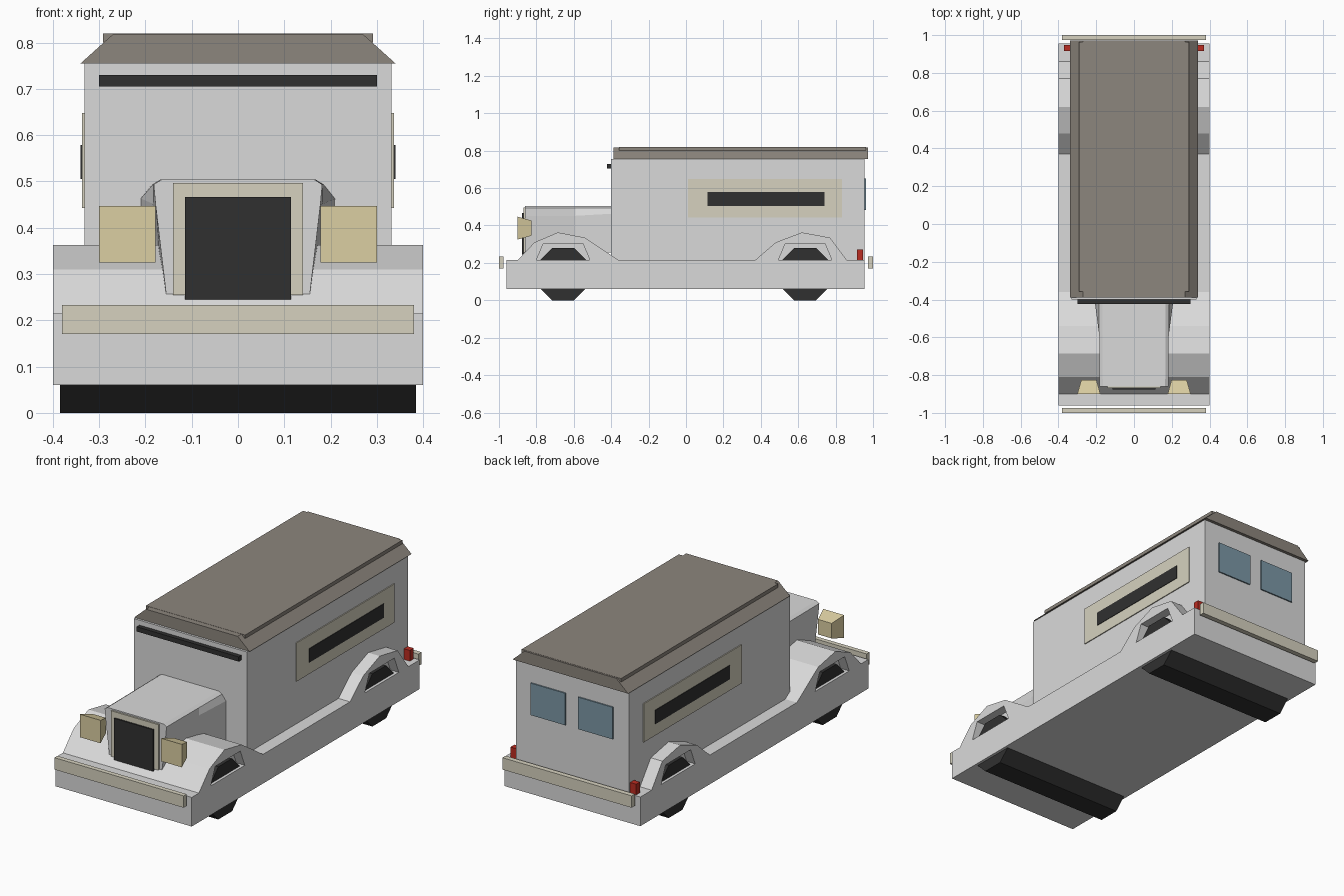
import bpy, math

if "Cube" in bpy.data.objects:
    bpy.data.objects.remove(bpy.data.objects["Cube"])


def material(name, r, g, b):
    m = bpy.data.materials.new(name)
    m.diffuse_color = (r, g, b, 1)
    m.use_nodes = True
    m.node_tree.nodes["Principled BSDF"].inputs["Base Color"].default_value = m.diffuse_color
    return m


GREY = material("light grey paint", 0.70, 0.70, 0.70)
ROOF = material("taupe roof", 0.265, 0.238, 0.205)
BEIGE = material("beige trim", 0.67, 0.64, 0.52)
LAMP = material("lamp yellow", 0.71, 0.62, 0.36)
BLACK = material("black", 0.030, 0.030, 0.030)
RED = material("tail red", 0.50, 0.025, 0.015)
GLASS = material("blue glass", 0.20, 0.31, 0.38)


def loft(name, rings, mat):
    """Skin matching rings of points and cap both ends."""
    n = len(rings[0])
    verts = [p for ring in rings for p in ring]
    faces = [tuple(range(n)), tuple(range(len(verts) - n, len(verts)))]
    for k in range(len(rings) - 1):
        for i in range(n):
            j = (i + 1) % n
            faces.append((k * n + i, k * n + j, (k + 1) * n + j, (k + 1) * n + i))
    mesh = bpy.data.meshes.new(name)
    mesh.from_pydata(verts, [], faces)
    mesh.materials.append(mat)
    ob = bpy.data.objects.new(name, mesh)
    bpy.context.collection.objects.link(ob)
    # make normals consistent
    bpy.context.view_layer.objects.active = ob
    ob.select_set(True)
    bpy.ops.object.mode_set(mode='EDIT')
    bpy.ops.mesh.select_all(action='SELECT')
    bpy.ops.mesh.normals_make_consistent(inside=False)
    bpy.ops.object.mode_set(mode='OBJECT')
    ob.select_set(False)
    return ob


def side_profile(name, pts, x0, x1, mat):
    """Extrude a (y, z) outline along x."""
    return loft(name, [[(x, y, z) for y, z in pts] for x in (x0, x1)], mat)


def box(name, x0, x1, y0, y1, z0, z1, mat):
    return side_profile(name, [(y0, z0), (y1, z0), (y1, z1), (y0, z1)], x0, x1, mat)


AXLES = {"front": -0.657, "rear": 0.637}

# Lower body with full-width fender humps
body = side_profile("lower_body", [
    (-0.96, 0.06), (0.955, 0.06), (0.955, 0.215),
    (0.86, 0.215), (0.77, 0.335), (0.62, 0.363), (0.48, 0.31), (0.37, 0.215),
    (-0.36, 0.215), (-0.54, 0.335), (-0.685, 0.363), (-0.81, 0.31),
    (-0.90, 0.215), (-0.96, 0.215)], -0.40, 0.40, GREY)

# Wheel arch pockets cut into both sides, and octagonal full-width wheels
for end, y in AXLES.items():
    arch = [(y - 0.143, 0.215), (y + 0.143, 0.215), (y + 0.105, 0.305), (y - 0.105, 0.305)]
    for x0, x1 in ((0.35, 0.45), (-0.45, -0.35)):
        cutter = side_profile("arch_cutter", arch, x0, x1, GREY)
        cutter.hide_render = True
        mod = body.modifiers.new("arch", 'BOOLEAN')
        mod.operation, mod.solver, mod.object = 'DIFFERENCE', 'EXACT', cutter
        bpy.context.view_layer.objects.active = body
        bpy.ops.object.modifier_apply(modifier=mod.name)
        bpy.data.objects.remove(cutter)
    r = 0.14 / math.cos(math.pi / 8)
    octagon = [(y + r * math.cos((i + 0.5) * math.pi / 4),
                0.14 + r * math.sin((i + 0.5) * math.pi / 4)) for i in range(8)]
    side_profile(end + "_wheels", octagon, -0.385, 0.385, BLACK)

# Cabin box and roof
box("cabin", -0.332, 0.332, -0.40, 0.955, 0.20, 0.756, GREY)
roof = [(-0.34, 0.755), (0.34, 0.755), (0.27, 0.818), (-0.27, 0.818)]
loft("roof", [[(x, y, z) for x, z in roof] for y in (-0.388, 0.972)], ROOF)
box("roof_slab", -0.292, 0.292, -0.357, 0.963, 0.80, 0.819, ROOF)
box("sun_visor", -0.30, 0.30, -0.423, -0.395, 0.705, 0.73, BLACK)


# Hood, flaring out at the shoulders towards the cabin
def hood_ring(y, half):
    return [(x, y, z) for x, z in half] + [(-x, y, z) for x, z in reversed(half)]


front = [(0.155, 0.255), (0.178, 0.45), (0.182, 0.493), (0.165, 0.504)]
loft("hood", [
    hood_ring(-0.86, front),
    hood_ring(-0.59, [(0.163, 0.255), (0.184, 0.452), (0.184, 0.493), (0.168, 0.504)]),
    hood_ring(-0.395, [(0.21, 0.255), (0.21, 0.463), (0.186, 0.493), (0.168, 0.504)])], GREY)
box("grille_frame", -0.14, 0.14, -0.869, -0.85, 0.255, 0.497, BEIGE)
box("grille", -0.115, 0.115, -0.877, -0.86, 0.245, 0.466, BLACK)

# Bumpers
box("front_bumper", -0.38, 0.38, -1.0, -0.975, 0.17, 0.233, BEIGE)
box("rear_bumper", -0.38, 0.38, 0.973, 1.0, 0.17, 0.233, BEIGE)

# Paired parts on both sides
for side, s in (("right", 1), ("left", -1)):
    rings = []
    for y, h in ((-0.90, 0.061), (-0.825, 0.04)):
        rings.append([(s * 0.239 + a * h, y, 0.386 + b * h)
                      for a, b in ((-1, -1), (1, -1), (1, 1), (-1, 1))])
    loft(side + "_headlight", rings, LAMP)
    box(side + "_tail_light", s * 0.335, s * 0.37, 0.915, 0.947, 0.213, 0.272, RED)
    box(side + "_side_panel", s * 0.330, s * 0.337, 0.012, 0.835, 0.443, 0.648, BEIGE)
    box(side + "_side_window", s * 0.332, s * 0.340, 0.115, 0.74, 0.505, 0.579, BLACK)
    box(side + "_rear_window", s * 0.037, s * 0.241, 0.953, 0.962, 0.482, 0.652, GLASS)
